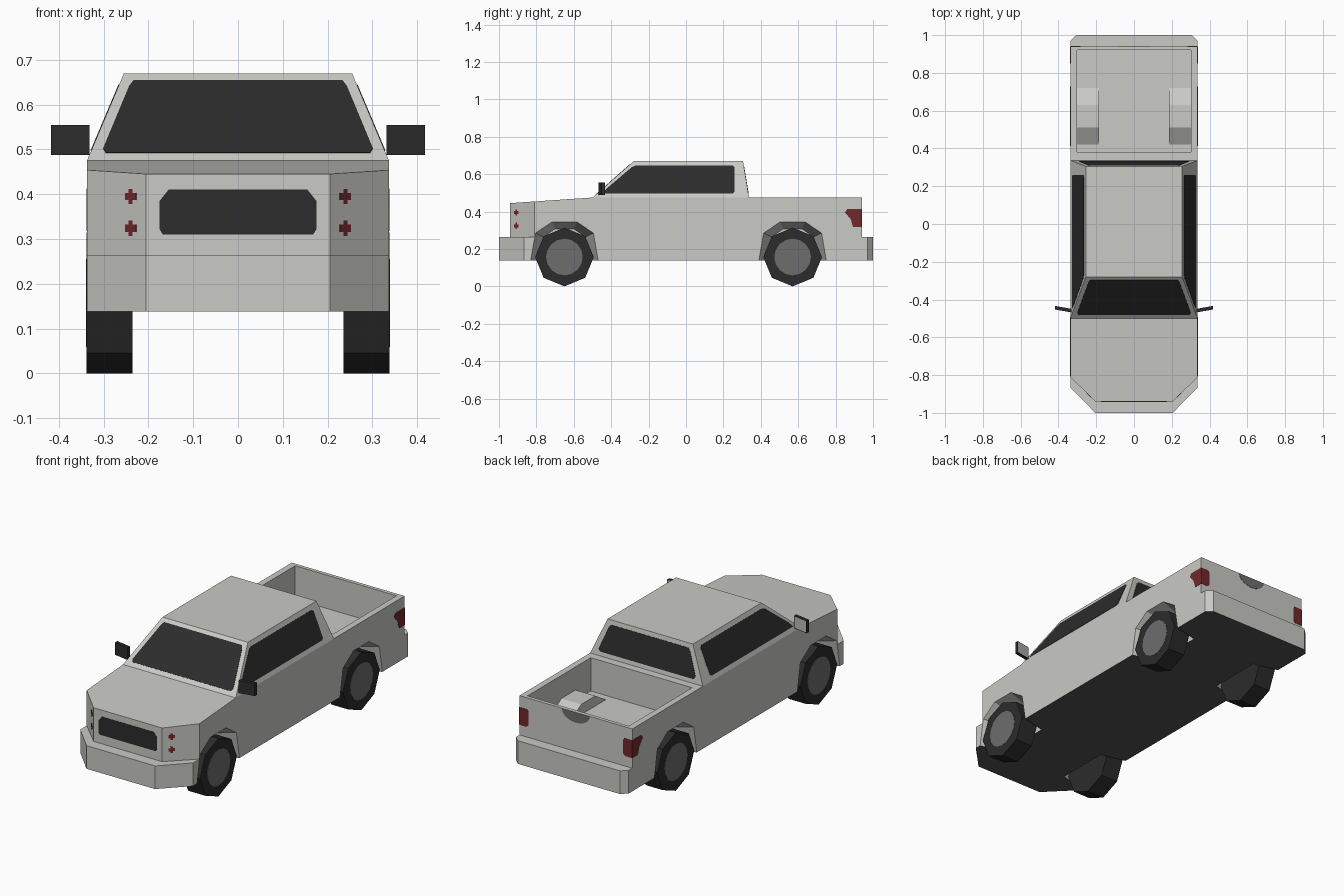
import bpy, bmesh, math
from mathutils import Vector

if "Cube" in bpy.data.objects:
    bpy.data.objects.remove(bpy.data.objects["Cube"])


def material(name, r, g, b):
    m = bpy.data.materials.new(name)
    m.diffuse_color = (r, g, b, 1)
    m.use_nodes = True
    m.node_tree.nodes["Principled BSDF"].inputs["Base Color"].default_value = m.diffuse_color
    return m


PAINT = material("silver_paint", 0.585, 0.59, 0.555)
DARK = material("dark_trim", 0.025, 0.025, 0.025)
UNDER = material("underbody_grey", 0.085, 0.085, 0.085)
GREY = material("mid_grey", 0.155, 0.155, 0.155)
RED = material("lamp_red", 0.165, 0.021, 0.024)
GLASS = material("mirror_glass", 0.52, 0.52, 0.51)


def loft(name, rings, mat):
    """Closed solid through matching rings of points; repeated points are welded."""
    bm, seen = bmesh.new(), {}

    def vert(p):
        key = tuple(round(c, 5) for c in p)
        if key not in seen:
            seen[key] = bm.verts.new(key)
        return seen[key]

    def face(points):
        vs = list(dict.fromkeys(vert(p) for p in points))
        if len(vs) > 2:
            bm.faces.new(vs)

    n = len(rings[0])
    for a, b in zip(rings, rings[1:]):
        for i in range(n):
            j = (i + 1) % n
            face([a[i], a[j], b[j], b[i]])
    face(rings[0])
    face(rings[-1])
    bmesh.ops.recalc_face_normals(bm, faces=bm.faces)
    mesh = bpy.data.meshes.new(name)
    bm.to_mesh(mesh)
    bm.free()
    mesh.materials.append(mat)
    ob = bpy.data.objects.new(name, mesh)
    bpy.context.collection.objects.link(ob)
    return ob


def box(name, lo, hi, mat):
    ring = [(lo[0], lo[1]), (hi[0], lo[1]), (hi[0], hi[1]), (lo[0], hi[1])]
    return loft(name, [[(x, y, z) for x, y in ring] for z in (lo[2], hi[2])], mat)


def plate(name, points, normal, mat, thick=0.0015):
    """Thin plate standing on a surface."""
    n = Vector(normal).normalized()
    pts = [Vector(p) for p in points]
    return loft(name, [[p - n * 0.001 for p in pts], [p + n * thick for p in pts]], mat)


def boolean(ob, other, op):
    mod = ob.modifiers.new("bool", 'BOOLEAN')
    mod.operation, mod.solver, mod.object = op, 'EXACT', other
    dg = bpy.context.evaluated_depsgraph_get()
    mesh = bpy.data.meshes.new_from_object(ob.evaluated_get(dg))
    ob.modifiers.clear()
    ob.data = mesh
    bpy.data.objects.remove(other)


def both(half):
    """Mirror a half plan across x = 0 into a closed ring."""
    return half + [(-x, y) for x, y in reversed(half)]


W, BELT, ROOF = 0.337, 0.475, 0.669
WHEEL_Y, R = (-0.65, 0.57), 0.157

# Body with bumpers: wide lower tier, ledge, upper tier with sloping hood
low = both([(0.205, -1), (W, -0.865), (W, -0.81), (W, -0.5), (W, 0.94), (W, 0.97), (0.305, 1)])
up = both([(0.205, -0.94), (W, -0.81), (W, -0.81), (W, -0.5), (W, 0.94), (W, 0.94), (W, 0.94)])


def at(plan, z):
    return [(x, y, z) for x, y in plan]


top = [(x, y, BELT + min(0, y + 0.5) * 0.068) for x, y in up]
body = loft("body", [at(low, 0.138), at(low, 0.263), at(up, 0.263), top], PAINT)

# Crease where hood meets cab
bm = bmesh.new()
bm.from_mesh(body.data)
pair = [v for v in bm.verts if abs(v.co.y + 0.5) < 1e-4 and v.co.z > 0.4]
lid = next(f for f in bm.faces if all(v in f.verts for v in pair))
bmesh.utils.face_split(lid, pair[0], pair[1])
bm.to_mesh(body.data)
bm.free()

# Open load bed with wheel housings
boolean(body, box("bed_cutter", (-0.303, 0.38, 0.295), (0.303, 0.92, 0.6), PAINT), 'DIFFERENCE')
for s in (1, -1):
    prof = [(-0.15, 0.28), (-0.15, 0.295), (-0.06, 0.35), (0.06, 0.35), (0.15, 0.295), (0.15, 0.28)]
    rings = [[(s * x, WHEEL_Y[1] + y, z) for y, z in prof] for x in (0.185, 0.32)]
    boolean(body, loft("housing", rings, PAINT), 'UNION')

# Wheel arches tapering in behind the wheels
inner = [(0.148, 0.1), (0.148, 0.14), (0.112, 0.264), (0.05, 0.308)]
outer = [(0.18, 0.1), (0.18, 0.14), (0.155, 0.285), (0.066, 0.345)]
for s in (1, -1):
    for wy in WHEEL_Y:
        rings = [[(s * x, wy + y, z) for y, z in both(p)]
                 for x, p in ((0.2, inner), (W, outer), (0.37, outer))]
        boolean(body, loft("arch_cutter", rings, PAINT), 'DIFFERENCE')

# Grey underside
body.data.materials.clear()
body.data.materials.append(PAINT)
body.data.materials.append(UNDER)
for p in body.data.polygons:
    p.material_index = int(p.normal.z < -0.9 and p.center.z < 0.15)

# Cab
loft("cab", [at(both([(W, -0.5), (W, 0.337)]), BELT),
             at(both([(0.255, -0.28), (0.255, 0.305)]), ROOF)], PAINT)


def rise(z):
    return (z - BELT) / (ROOF - BELT)


# Windscreen and rear window
H = ROOF - BELT
pane = [(0.295, 0.492), (0.301, 0.502), (0.243, 0.641), (0.233, 0.654)]
plate("windscreen", [(x, -0.5 + 0.22 * rise(z), z) for x, z in both(pane)],
      (0, -H, 0.22), DARK)
pane = [(0.28, 0.497), (0.29, 0.51), (0.243, 0.63), (0.23, 0.645)]
plate("rear_window", [(x, 0.337 - 0.032 * rise(z), z) for x, z in both(pane)],
      (0, H, 0.032), DARK)

# Grille and tailgate handle
grille = [(0.168, 0.31), (0.175, 0.322), (0.175, 0.385), (0.155, 0.41)]
plate("grille", [(x, -0.94, z) for x, z in both(grille)], (0, -1, 0), DARK)
arc = [math.pi * i / 10 for i in range(11)]
plate("tailgate_handle", [(0.083 * math.cos(a), 0.94, 0.474 - 0.055 * math.sin(a)) for a in arc],
      (0, 1, 0), GREY)

for s, side in ((1, "left"), (-1, "right")):
    # Side window
    pane = [(-0.445, 0.497), (-0.425, 0.522), (-0.29, 0.637), (-0.27, 0.645),
            (0.25, 0.645), (0.26, 0.635), (0.26, 0.506), (0.25, 0.497)]
    plate(side + "_side_window", [(s * (W - (W - 0.255) * rise(z)), y, z) for y, z in pane],
          (s * H, 0, W - 0.255), DARK)

    # Tail lamp wrapping the rear corner
    lamp = [(0.85, 0.395), (0.862, 0.413), (0.94, 0.413), (0.94, 0.318), (0.893, 0.318), (0.88, 0.36)]
    plate(side + "_tail_lamp_side", [(s * W, y, z) for y, z in lamp], (s, 0, 0), RED)
    lamp = [(W, 0.318), (W, 0.413), (0.29, 0.413), (0.282, 0.4), (0.282, 0.33), (0.295, 0.318)]
    plate(side + "_tail_lamp_rear", [(s * x, 0.94, z) for x, z in lamp], (0, 1, 0), RED)

    # Small cross-shaped lamps on the angled front corners
    for z0 in (0.395, 0.324):
        for dx, dz in ((0.012, 0.008), (0.004, 0.017)):
            sq = [(-dx, -dz), (dx, -dz), (dx, dz), (-dx, dz)]
            run = 0.13 / (W - 0.205)
            plate(side + "_front_lamp",
                  [(s * (0.239 + a), -0.94 + (0.034 + a) * run, z0 + b) for a, b in sq],
                  (s * run, -1, 0), RED)

    # Door mirror with inset glass on its rear face
    plan = [(0.332, -0.468), (0.417, -0.453), (0.417, -0.434), (0.332, -0.449)]
    mirror = loft(side + "_mirror", [[(s * x, y, z) for x, y in plan] for z in (0.488, 0.555)], DARK)
    mirror.data.materials.append(GLASS)
    bm = bmesh.new()
    bm.from_mesh(mirror.data)
    bm.normal_update()
    back = max(bm.faces, key=lambda f: f.normal.y)
    bmesh.ops.inset_individual(bm, faces=[back], thickness=0.004)
    back.material_index = 1
    bm.to_mesh(mirror.data)
    bm.free()

    # Eight-sided wheels with grey hubs
    for wy, end in zip(WHEEL_Y, ("front", "rear")):
        def ring(x, r, n):
            return [(s * x, wy + r * math.sin(math.tau * i / n), R + r * math.cos(math.tau * i / n))
                    for i in range(n)]
        loft(f"{end}_{side}_tyre", [ring(0.235, R, 8), ring(0.338, R, 8)], DARK)
        plate(f"{end}_{side}_hub", ring(0.338, 0.098, 16), (s, 0, 0), GREY)
